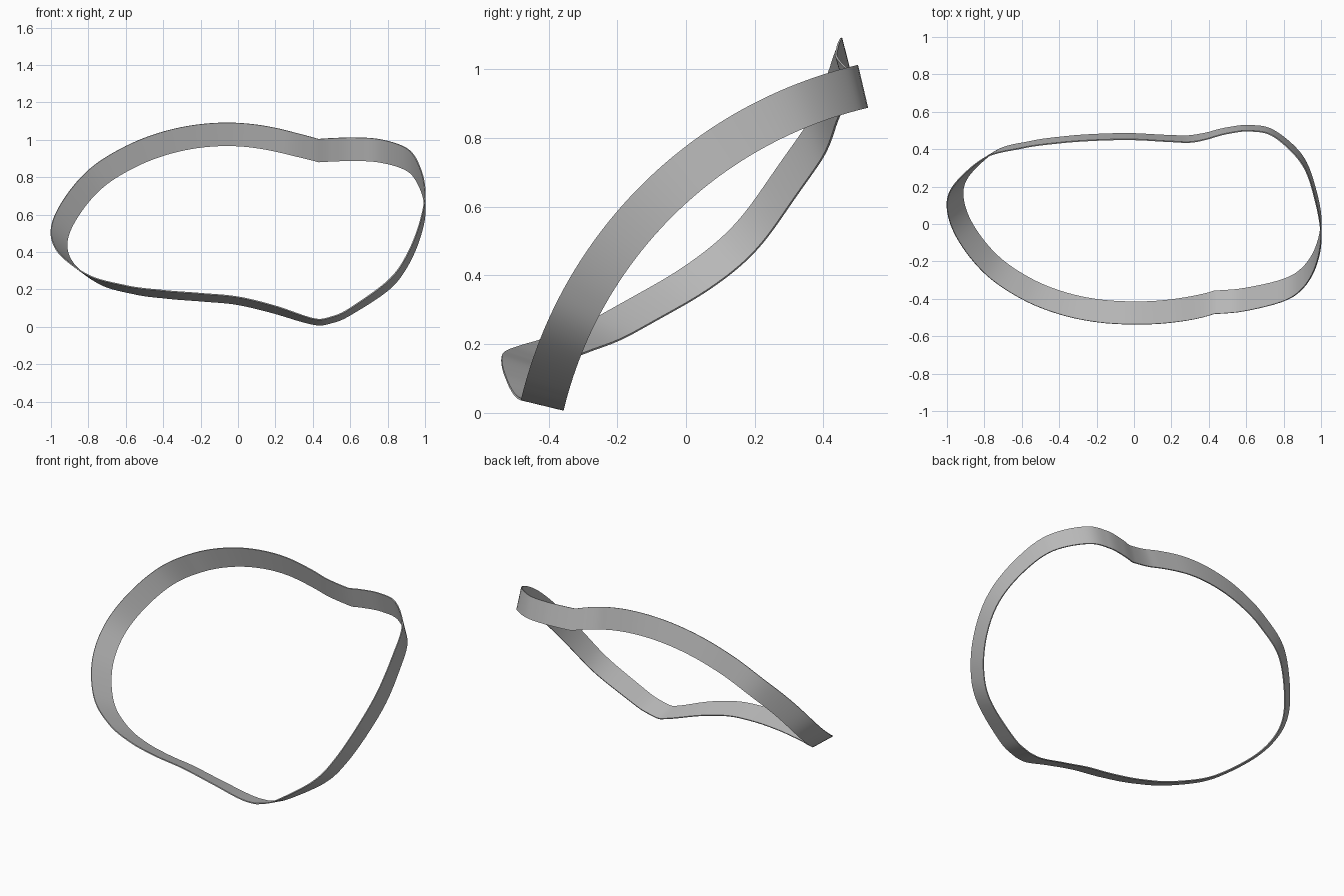
import bpy
import bmesh
import math
from mathutils import Vector

cube = bpy.data.objects.get("Cube")
if cube:
    bpy.data.objects.remove(cube, do_unlink=True)

# The band stands edge-on upon a sphere that runs on into a cylinder along x
CENTRE = Vector((-0.06, 0.8, -0.27))
SPHERE_RADIUS = 1.405
SPHERE_REACH = 0.49
BAND_WIDTH = 0.128
BAND_THICKNESS = 0.006
STEPS = 10

# Closed outline on that surface: (x, degrees of tilt from the vertical)
OUTLINE = [
    (0.4, 15), (0.3, 15.5), (0.2, 15.1), (0, 14.4), (-0.2, 14.6), (-0.4, 15.6),
    (-0.6, 17.7), (-0.8, 22), (-0.95, 32), (-1, 42), (-0.95, 53), (-0.8, 62.8),
    (-0.6, 67.8), (-0.4, 70.1), (-0.2, 71.3), (0, 72.2), (0.2, 74), (0.4, 76.3),
    (0.5, 75.8), (0.6, 73.7), (0.8, 67), (0.9, 60.5), (0.97, 51.5), (1, 41.5),
    (0.97, 31), (0.9, 21.5), (0.75, 14.7), (0.62, 13.3), (0.5, 13.9),
]


def closed_spline(points, steps):
    """Sample a smooth closed curve that passes through all the points."""
    points = [Vector(p) for p in points]
    count = len(points)
    samples = []
    for i in range(count):
        a, b, c, d = (points[(i + k) % count] for k in (-1, 0, 1, 2))
        for s in range(steps):
            t = s / steps
            samples.append(b + (c - a) * (t / 2)
                           + (2 * a - 5 * b + 4 * c - d) * (t * t / 2)
                           + (3 * b - a - 3 * c + d) * (t ** 3 / 2))
    return samples


def band_edges(x, degrees):
    """Return the outer and inner edge points of the band at one station."""
    tilt = math.radians(degrees)
    reach = min(x - CENTRE.x, SPHERE_REACH)
    radius = math.sqrt(SPHERE_RADIUS ** 2 - reach ** 2)
    radial = Vector((0, -math.sin(tilt), math.cos(tilt)))
    outer = Vector((x, CENTRE.y, CENTRE.z)) + radial * radius
    # The sideways lean fades out where the sphere meets the cylinder
    fade = max(0, min(1, (0.4 - x) / 0.3))
    normal = radial * radius + Vector((reach * fade, 0, 0))
    return outer, outer - normal.normalized() * BAND_WIDTH


# Material
grey = bpy.data.materials.new("plain_grey")
grey.use_nodes = True
colour = (0.5, 0.5, 0.5, 1)
grey.diffuse_color = colour
grey.node_tree.nodes["Principled BSDF"].inputs["Base Color"].default_value = colour

# Ribbon surface
bm = bmesh.new()
rows = [[bm.verts.new(p) for p in band_edges(*station)]
        for station in closed_spline(OUTLINE, STEPS)]
for i, (outer, inner) in enumerate(rows):
    next_outer, next_inner = rows[(i + 1) % len(rows)]
    bm.faces.new((outer, next_outer, next_inner, inner))
bmesh.ops.recalc_face_normals(bm, faces=bm.faces)
mesh = bpy.data.meshes.new("curved_band")
bm.to_mesh(mesh)
bm.free()
mesh.materials.append(grey)

band = bpy.data.objects.new("curved_band", mesh)
bpy.context.collection.objects.link(band)

# Thin wall and smooth sides with crisp rims
wall = band.modifiers.new("thin_wall", "SOLIDIFY")
wall.thickness = BAND_THICKNESS
wall.offset = 0
bpy.ops.object.select_all(action="DESELECT")
band.select_set(True)
bpy.context.view_layer.objects.active = band
bpy.ops.object.modifier_apply(modifier=wall.name)
bpy.ops.object.shade_smooth_by_angle(angle=math.radians(40))
